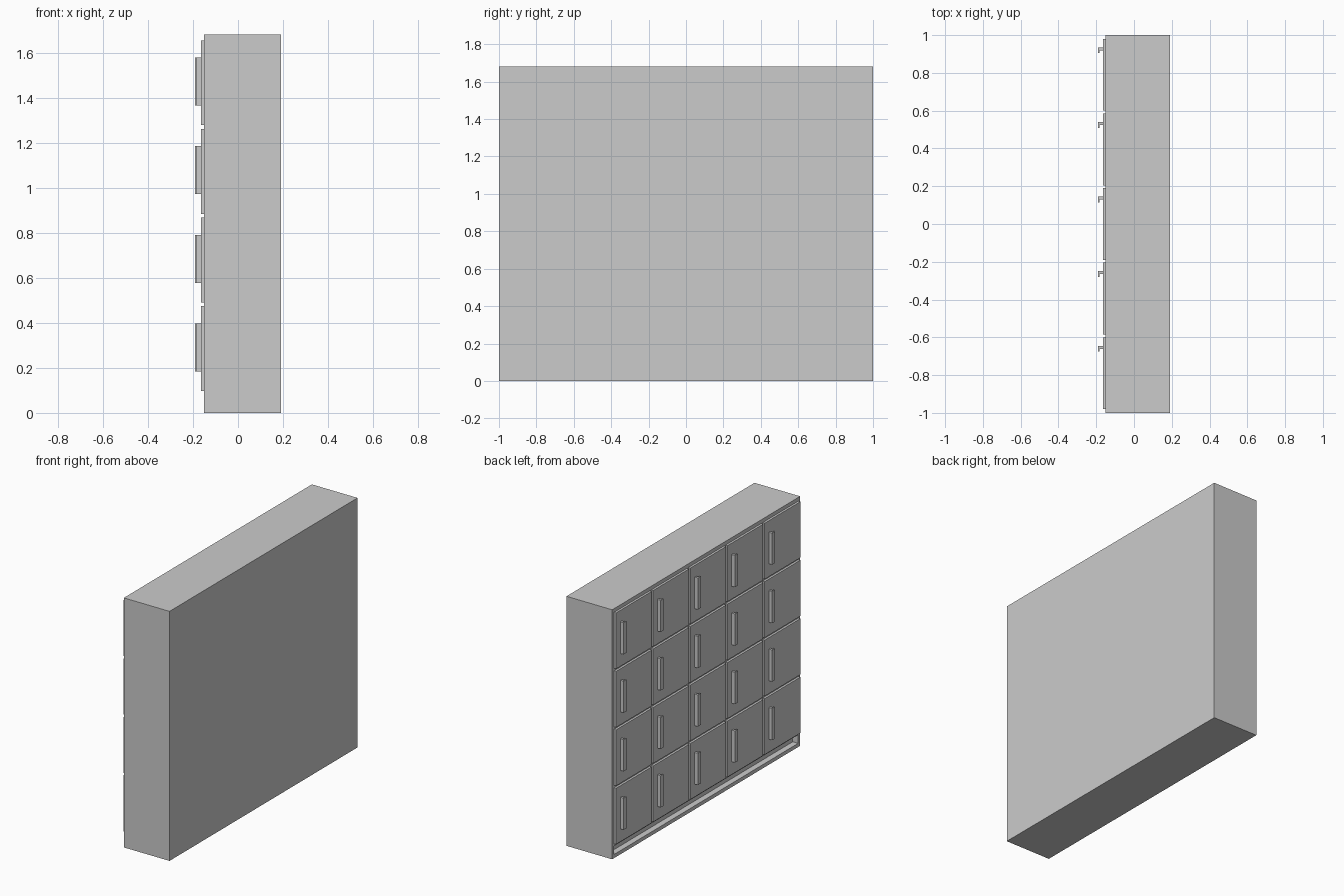
import bpy, bmesh

if "Cube" in bpy.data.objects:
    bpy.data.objects.remove(bpy.data.objects["Cube"])

FRONT = -0.15          # locker face plane (doors face -x)
PITCH = 0.395
DOOR_W, DOOR_H = 0.38, 0.377


def prism(name, profile, z0, z1):
    """Extrude an xy outline from z0 to z1."""
    bm = bmesh.new()
    face = bm.faces.new([bm.verts.new((x, y, z0)) for x, y in profile])
    ext = bmesh.ops.extrude_face_region(bm, geom=[face])
    verts = [v for v in ext["geom"] if isinstance(v, bmesh.types.BMVert)]
    bmesh.ops.translate(bm, verts=verts, vec=(0, 0, z1 - z0))
    bmesh.ops.recalc_face_normals(bm, faces=bm.faces)
    mesh = bpy.data.meshes.new(name)
    bm.to_mesh(mesh)
    bm.free()
    ob = bpy.data.objects.new(name, mesh)
    bpy.context.collection.objects.link(ob)
    return ob


def box(name, x0, x1, y0, y1, z0, z1):
    return prism(name, [(x0, y0), (x1, y0), (x1, y1), (x0, y1)], z0, z1)


# Cabinet body with a recessed toe kick below the doors
body = box("cabinet_body", FRONT, 0.19, -1, 1, 0, 1.68)
cutter = box("toe_kick_cutter", FRONT - 0.05, FRONT + 0.04, -0.978, 0.978, 0.025, 0.082)
cutter.hide_render = True
cutter.hide_viewport = False
cutter.display_type = 'WIRE'
cut = body.modifiers.new("toe_kick", 'BOOLEAN')
cut.operation = 'DIFFERENCE'
cut.solver = 'EXACT'
cut.object = cutter
bpy.context.view_layer.objects.active = body
body.select_set(True)
bpy.ops.object.modifier_apply(modifier=cut.name)
bpy.data.objects.remove(cutter)

# Five columns by four rows of doors, each with an L-shaped pull handle
for col in range(5):
    for row in range(4):
        yc = (col - 2) * PITCH
        z0 = 0.097 + row * 0.3937
        tag = f"{col + 1}_{row + 1}"
        box(f"door_{tag}", FRONT - 0.015, FRONT,
            yc - DOOR_W / 2, yc + DOOR_W / 2, z0, z0 + DOOR_H)
        yt = yc + 0.145
        profile = [(-0.165, yt), (-0.19, yt), (-0.19, yt - 0.031),
                   (-0.182, yt - 0.031), (-0.182, yt - 0.016), (-0.165, yt - 0.016)]
        prism(f"handle_{tag}", profile, z0 + 0.087, z0 + 0.3)
